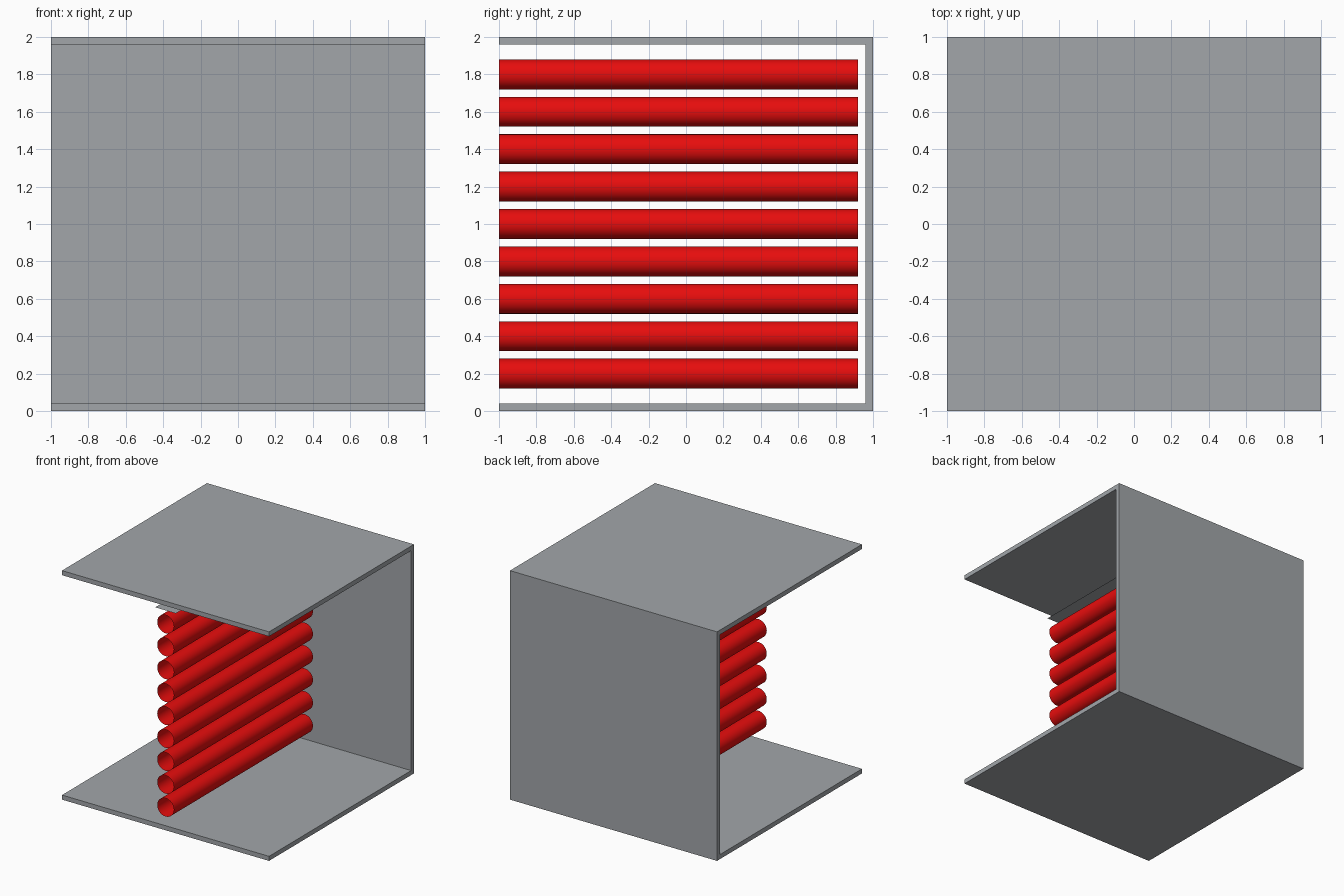
import bpy, bmesh, math
from mathutils import Matrix, Vector

if "Cube" in bpy.data.objects:
    bpy.data.objects.remove(bpy.data.objects["Cube"])


def material(name, rgb):
    m = bpy.data.materials.new(name)
    m.diffuse_color = (*rgb, 1)
    m.use_nodes = True
    m.node_tree.nodes["Principled BSDF"].inputs["Base Color"].default_value = m.diffuse_color
    return m


GREY = material("grey panel", (0.36, 0.38, 0.40))
RED = material("red tube", (0.80, 0.004, 0.004))


def finish(name, bm, mat):
    me = bpy.data.meshes.new(name)
    bm.to_mesh(me)
    bm.free()
    me.materials.append(mat)
    ob = bpy.data.objects.new(name, me)
    bpy.context.collection.objects.link(ob)
    return ob


def box(name, lo, hi):
    bm = bmesh.new()
    lo, hi = Vector(lo), Vector(hi)
    bmesh.ops.create_cube(bm, size=1, matrix=Matrix.Translation((lo + hi) / 2)
                          @ Matrix.Diagonal((*(hi - lo), 1)))
    return finish(name, bm, GREY)


def strip(name, profile, half=0.1):
    """Sheet without thickness: a (y, z) profile swept across x."""
    bm = bmesh.new()
    rows = [[bm.verts.new((x, y, z)) for x in (-half, half)] for y, z in profile]
    for a, b in zip(rows, rows[1:]):
        bm.faces.new((a[0], a[1], b[1], b[0]))
    return finish(name, bm, GREY)


# Three-sided casing
T = 0.04
box("bottom_panel", (-1, -1, 0), (1, 1, T))
box("top_panel", (-1, -1, 2 - T), (1, 1, 2))
box("back_panel", (-1, 1 - T, T), (1, 1, 2 - T))

# Thin centre strip lining floor and back, and the sheet hung under the top
strip("lining_strip", [(-1, 0.041), (0.959, 0.041), (0.959, 1.959)])
strip("upper_strip", [(0.959, 1.92), (-1, 1.92)])

# Stack of open red tubes
for i in range(9):
    bm = bmesh.new()
    bmesh.ops.create_cone(bm, cap_ends=False, segments=32, radius1=0.08,
                          radius2=0.08, depth=1.92,
                          matrix=Matrix.Translation((0, -0.04, 0.2 + 0.2 * i))
                          @ Matrix.Rotation(math.pi / 2, 4, 'X'))
    for f in bm.faces:
        f.smooth = True
    finish(f"tube_{i + 1}", bm, RED)
